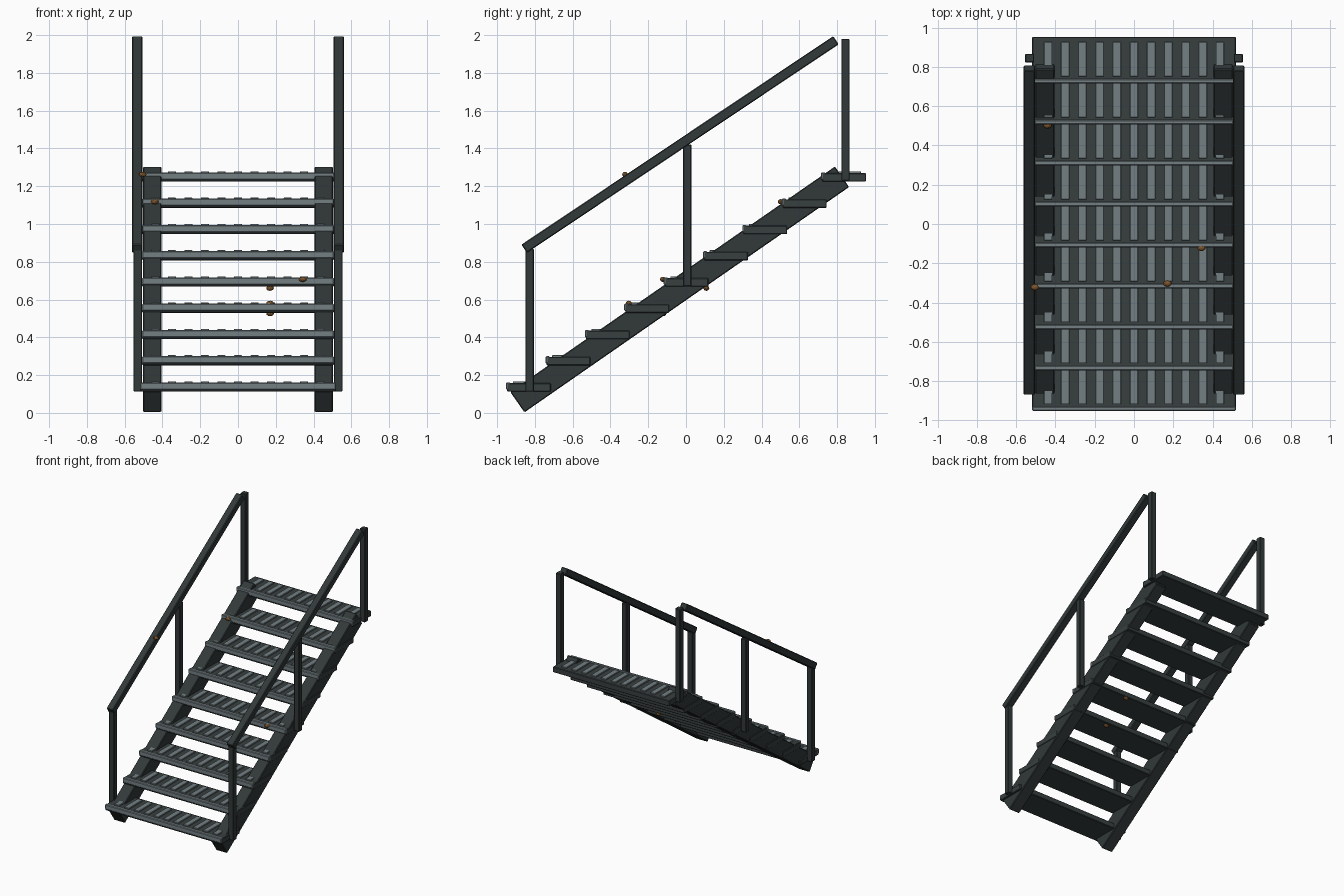
import bpy, bmesh, math
from mathutils import Matrix, Vector

if "Cube" in bpy.data.objects:
    bpy.data.objects.remove(bpy.data.objects["Cube"])


def material(name, rgb):
    m = bpy.data.materials.new(name)
    m.diffuse_color = (*rgb, 1)
    m.use_nodes = True
    m.node_tree.nodes["Principled BSDF"].inputs["Base Color"].default_value = m.diffuse_color
    return m


FRAME = material("dark painted steel", (0.032, 0.041, 0.041))
TREAD = material("tread steel", (0.040, 0.050, 0.050))
WORN = material("worn grey metal", (0.175, 0.215, 0.230))
RUST = material("rust brown", (0.20, 0.09, 0.025))


def finish(name, bm, mat):
    me = bpy.data.meshes.new(name)
    bm.to_mesh(me)
    bm.free()
    me.materials.append(mat)
    ob = bpy.data.objects.new(name, me)
    bpy.context.collection.objects.link(ob)
    return ob


def box(name, lo, hi, mat, bevel=0.004):
    """Bevelled box between two corners."""
    lo, hi = Vector(lo), Vector(hi)
    bm = bmesh.new()
    bmesh.ops.create_cube(bm, size=1, matrix=Matrix.Translation((lo + hi) / 2)
                          @ Matrix.Diagonal((*(hi - lo), 1)))
    if bevel:
        bmesh.ops.bevel(bm, geom=bm.edges[:], offset=bevel, segments=1, affect='EDGES')
    return finish(name, bm, mat)


def beam(name, x0, x1, start, end, depth, mat, bevel=0.005):
    """Sloped bar whose centre line runs between two (y, z) points."""
    (ya, za), (yb, zb) = start, end
    length, ang = math.hypot(yb - ya, zb - za), math.atan2(zb - za, yb - ya)
    bm = bmesh.new()
    bmesh.ops.create_cube(bm, size=1, matrix=Matrix.Diagonal((x1 - x0, length, depth, 1)))
    bmesh.ops.bevel(bm, geom=bm.edges[:], offset=bevel, segments=1, affect='EDGES')
    bm.transform(Matrix.Translation(((x0 + x1) / 2, (ya + yb) / 2, (za + zb) / 2))
                 @ Matrix.Rotation(ang, 4, 'X'))
    return finish(name, bm, mat)


# Stringers, handrails and posts on both sides
for side, s in (("left", -1), ("right", 1)):
    def span(a, b):
        return sorted((s * a, s * b))
    beam(side + "_stringer", *span(0.405, 0.503), (-0.893, 0.057), (0.826, 1.250),
         0.132, FRAME)
    beam(side + "_handrail", *span(0.505, 0.562), (-0.857, 0.869), (0.794, 1.973),
         0.052, FRAME)
    x0, x1 = span(0.508, 0.554)
    for label, y, z0, z1 in (("lower", -0.828, 0.113, 0.87),
                             ("middle", 0.007, 0.67, 1.42),
                             ("upper", 0.844, 1.23, 1.98)):
        box(f"{side}_{label}_post", (x0, y - 0.022, z0), (x1, y + 0.022, z1), FRAME)

# Treads with a worn nosing and raised grip strips
for i in range(9):
    w = 0.518 if i in (0, 8) else 0.507
    y, z = -0.953 + 0.2085 * i, 0.112 + 0.139 * i
    box(f"tread_{i + 1}", (-w, y + 0.006, z), (w, y + 0.238, z + 0.045), TREAD)
    box(f"nosing_{i + 1}", (-w, y, z + 0.010), (w, y + 0.024, z + 0.049), WORN, 0.005)
    for k in range(11):
        x = (k - 5) * 0.0875
        box(f"grip_strip_{i + 1}_{k + 1}", (x - 0.021, y + 0.036, z + 0.043),
            (x + 0.021, y + 0.212, z + 0.055), WORN, 0.002)

# Rust patches
for n, p in enumerate([(-0.505, -0.322, 1.262), (-0.44, 0.502, 1.118),
                       (0.343, -0.122, 0.707), (0.17, 0.108, 0.660),
                       (0.17, -0.303, 0.580), (0.17, -0.12, 0.526)]):
    bm = bmesh.new()
    bmesh.ops.create_icosphere(bm, subdivisions=2, radius=1,
                               matrix=Matrix.Translation(p)
                               @ Matrix.Diagonal((0.021, 0.016, 0.014, 1)))
    finish(f"rust_patch_{n + 1}", bm, RUST)
